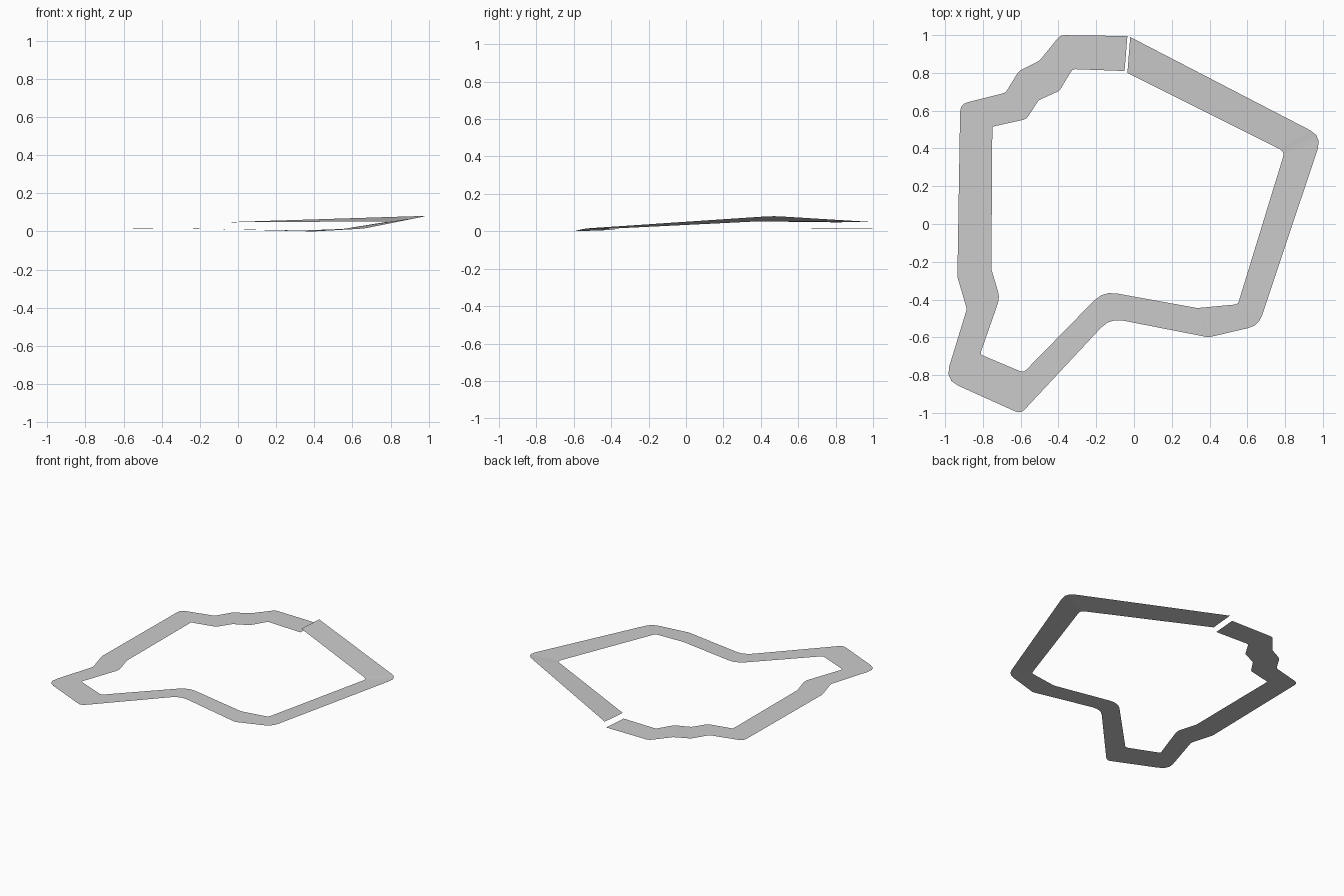
import bpy
from mathutils import Vector

cube = bpy.data.objects.get("Cube")
if cube:
    bpy.data.objects.remove(cube)


def make_material(name, value):
    mat = bpy.data.materials.new(name)
    mat.use_nodes = True
    colour = (value, value, value, 1)
    mat.diffuse_color = colour
    mat.node_tree.nodes["Principled BSDF"].inputs["Base Color"].default_value = colour
    return mat


def rounded_rail(corners, samples=4):
    """Replace each inner corner by a short curve; ends stay sharp."""
    points = []
    last = len(corners) - 1
    for i, (corner, cut) in enumerate(corners):
        if i in (0, last):
            points.append(corner)
            continue
        before = corner + (corners[i - 1][0] - corner).normalized() * cut
        after = corner + (corners[i + 1][0] - corner).normalized() * cut
        for step in range(samples):
            t = step / (samples - 1)
            points.append(before.lerp(corner, t).lerp(corner.lerp(after, t), t))
    return points


def make_ribbon(name, outer, inner, mat):
    """Span a flat road sheet between two matching rails."""
    count = len(outer)
    faces = [(i, count + i, count + i + 1, i + 1) for i in range(count - 1)]
    # the rails run counter-clockwise, so reverse to face upward
    faces = [tuple(reversed(f)) for f in faces]
    mesh = bpy.data.meshes.new(name)
    mesh.from_pydata(outer + inner, [], faces)
    mesh.materials.append(mat)
    mesh.update()
    obj = bpy.data.objects.new(name, mesh)
    bpy.context.collection.objects.link(obj)
    return obj


# Road edges: corner x, y, z and how much of the corner is rounded off
low = .013
outer_edge = [
    (-.035, .995, low, 0), (-.39, 1, .015, .025), (-.5, .865, .015, .01),
    (-.61, .81, low, .02), (-.68, .695, low, .015), (-.92, .635, low, .04),
    (-.935, -.28, low, .01), (-.885, -.45, low, .01), (-1, -.825, low, .075),
    (-.6, -1.005, low, .03), (-.127, -.498, low, .07), (.395, -.6, 0, .01),
    (.66, -.538, .015, .055), (.995, .464, .082, .07), (-.02, .99, .05, 0),
]
inner_edge = [
    (-.05, .81, low, 0), (-.325, .82, .015, .015), (-.395, .705, .015, .01),
    (-.505, .655, low, .01), (-.57, .555, low, .02), (-.75, .515, low, .01),
    (-.755, -.24, low, .01), (-.71, -.39, low, .035), (-.815, -.69, low, .015),
    (-.585, -.787, low, .02), (-.162, -.355, low, .07), (.335, -.445, .005, .01),
    (.55, -.425, low, .015), (.798, .383, .053, .03), (-.035, .8, .048, 0),
]

rails = [rounded_rail([(Vector(c[:3]), c[3]) for c in edge])
         for edge in (outer_edge, inner_edge)]
road_grey = make_material("road grey", .6)
make_ribbon("road_loop", rails[0], rails[1], road_grey)
